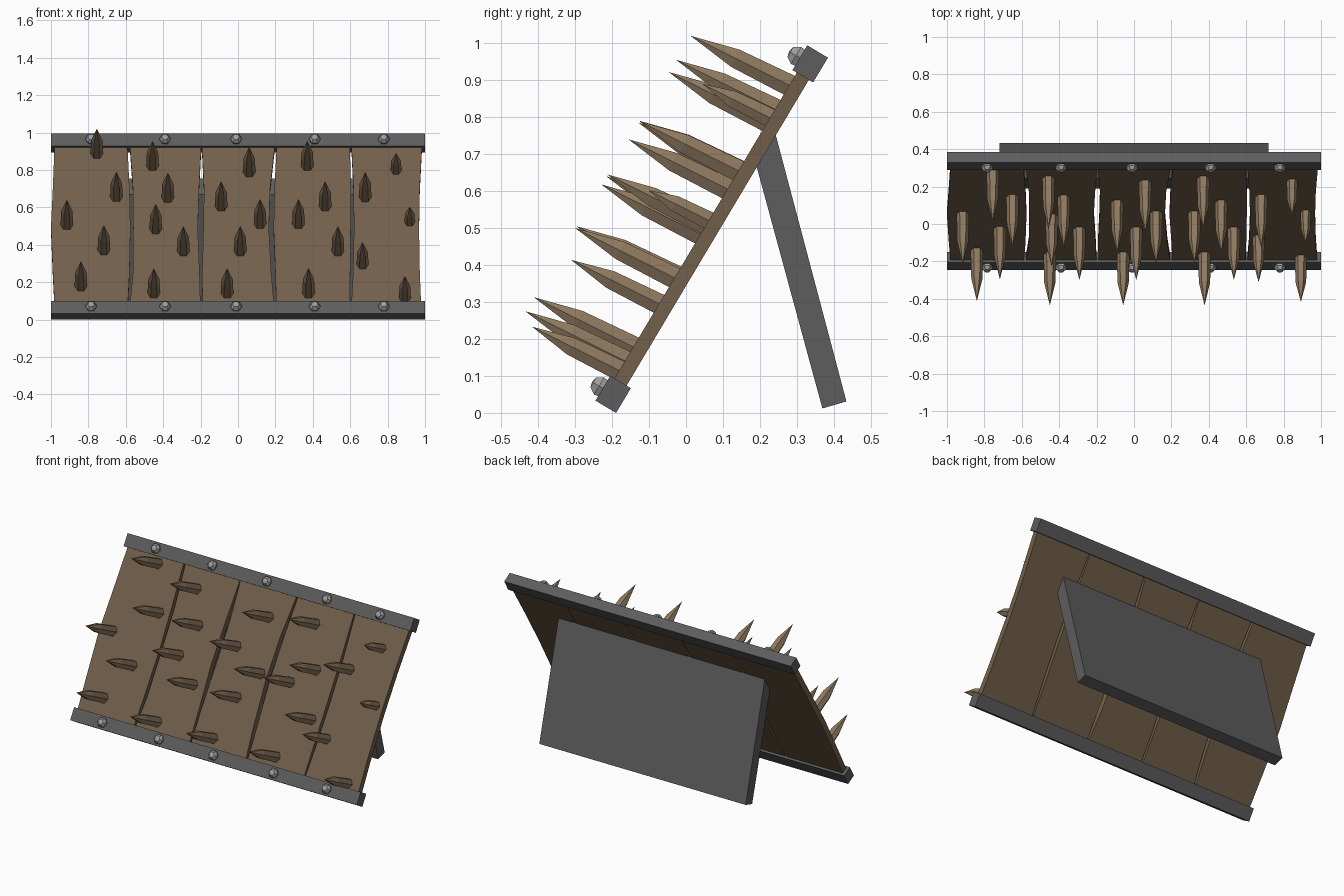
import bpy, bmesh
from math import radians, sin, cos
from mathutils import Matrix, Vector

if "Cube" in bpy.data.objects:
    bpy.data.objects.remove(bpy.data.objects["Cube"])

def mat(name, col):
    m = bpy.data.materials.new(name)
    m.diffuse_color = (*col, 1)
    m.use_nodes = True
    m.node_tree.nodes["Principled BSDF"].inputs["Base Color"].default_value = m.diffuse_color
    return m

WOOD = mat("plank_wood", (0.17, 0.115, 0.07))
SPIKE = mat("spike_wood", (0.27, 0.19, 0.115))
IRON = mat("iron", (0.11, 0.11, 0.11))
BOLT = mat("bolt_metal", (0.35, 0.35, 0.35))

# leaning panel frame: local x = width, y = up the slope, z = outward to the front
TILT = radians(59.2)
LEN = 1.041
PANEL = Matrix.Translation((0, -0.197, 0.05)) @ Matrix.Rotation(TILT, 4, 'X')

def finish(name, bm, material, matrix=Matrix()):
    bmesh.ops.recalc_face_normals(bm, faces=bm.faces)
    me = bpy.data.meshes.new(name)
    bm.to_mesh(me)
    bm.free()
    me.materials.append(material)
    ob = bpy.data.objects.new(name, me)
    ob.matrix_world = matrix
    bpy.context.collection.objects.link(ob)
    return ob

def prism(name, pts, vec, material, matrix=Matrix()):
    bm = bmesh.new()
    f = bm.faces.new([bm.verts.new(p) for p in pts])
    r = bmesh.ops.extrude_face_region(bm, geom=[f])
    bmesh.ops.translate(bm, vec=vec, verts=[g for g in r['geom'] if isinstance(g, bmesh.types.BMVert)])
    return finish(name, bm, material, matrix)

def turned(name, profile, sides, material, matrix):
    """Low-poly solid of revolution about z; profile is (radius, height)."""
    bm = bmesh.new()
    rings = []
    for r, h in profile:
        if r == 0:
            rings.append([bm.verts.new((0, 0, h))] * sides)
        else:
            rings.append([bm.verts.new((r * cos(a), r * sin(a), h))
                          for a in (radians(360 * i / sides) for i in range(sides))])
    for a, b in zip(rings, rings[1:]):
        for i in range(sides):
            j = (i + 1) % sides
            bm.faces.new(list(dict.fromkeys((a[i], a[j], b[j], b[i]))))
    bm.faces.new(rings[0])
    if profile[-1][0]:
        bm.faces.new(rings[-1])
    return finish(name, bm, material, matrix)

# planks with slightly wavy sides: left and right x at each height
heights = (0.0, 0.22, 0.5, 0.75, LEN)
planks = [
    ((-0.98, -0.99, -1.0, -0.99, -0.98), (-0.59, -0.58, -0.575, -0.58, -0.592)),
    ((-0.58, -0.562, -0.56, -0.562, -0.58), (-0.20, -0.205, -0.215, -0.208, -0.195)),
    ((-0.19, -0.192, -0.185, -0.182, -0.195), (0.195, 0.178, 0.165, 0.172, 0.20)),
    ((0.205, 0.20, 0.19, 0.195, 0.208), (0.60, 0.60, 0.603, 0.603, 0.598)),
    ((0.605, 0.615, 0.62, 0.617, 0.605), (0.98, 0.972, 0.968, 0.972, 0.985)),
]
for i, (left, right) in enumerate(planks):
    pts = [(x, h, -0.019) for x, h in zip(right, heights)]
    pts += [(x, h, -0.019) for x, h in reversed(list(zip(left, heights)))]
    prism(f"plank_{i + 1}", pts, (0, 0, 0.038), WOOD, PANEL)

# iron rails with domed bolts
for name, v in (("bottom", 0.0), ("top", LEN)):
    h, t = 0.039, 0.0325
    prism(name + "_rail", [(-1, v - h, -t), (-1, v + h, -t), (-1, v + h, t), (-1, v - h, t)],
          (2, 0, 0), IRON, PANEL)
    for x in (-0.785, -0.39, -0.01, 0.41, 0.78):
        turned(name + "_bolt", [(0.028, -0.005), (0.031, 0.012), (0.018, 0.03), (0, 0.034)], 6, BOLT,
               PANEL @ Matrix.Translation((x, v, t)))

# wooden stakes: tip x, tip z, length factor
stakes = [
    (-.755, 1.02, 1), (-.457, .955, 1), (-.915, .64, 1), (-.65, .79, 1), (-.375, .785, 1),
    (-.44, .618, 1), (-.717, .505, 1), (-.292, .50, 1), (-.84, .313, 1), (-.45, .275, 1),
    (.06, .922, 1), (-.09, .74, 1), (.118, .645, 1), (.012, .50, 1), (-.058, .275, 1),
    (.37, .955, 1), (.323, .645, 1), (.466, .74, 1), (.534, .50, 1), (.377, .275, 1),
    (.68, .789, 1), (.666, .414, .88), (.845, .89, .67), (.918, .602, .59), (.892, .233, .87),
]
axis = Vector((0, -0.894, 0.447))
aim = axis.to_track_quat('Z', 'Y').to_matrix().to_4x4()
for x, z, s in stakes:
    L = 0.288 * s
    zb = z - L * axis.z
    base = Vector((x, 0.266 + (zb - 0.885) * 0.6, zb))
    w = 0.6 + 0.4 * s
    turned("stake", [(0.034 * w, -0.02), (0.03 * w, L * 0.53), (0, L)], 6, SPIKE,
           Matrix.Translation(base) @ aim)

# broad back support, its top cut flush into the panel
prism("back_support", [(-0.72, 0.19, 0.67), (-0.72, 0.242, 0.755), (-0.72, 0.434, 0.031), (-0.72, 0.369, 0.012)],
      (1.44, 0, 0), IRON)
